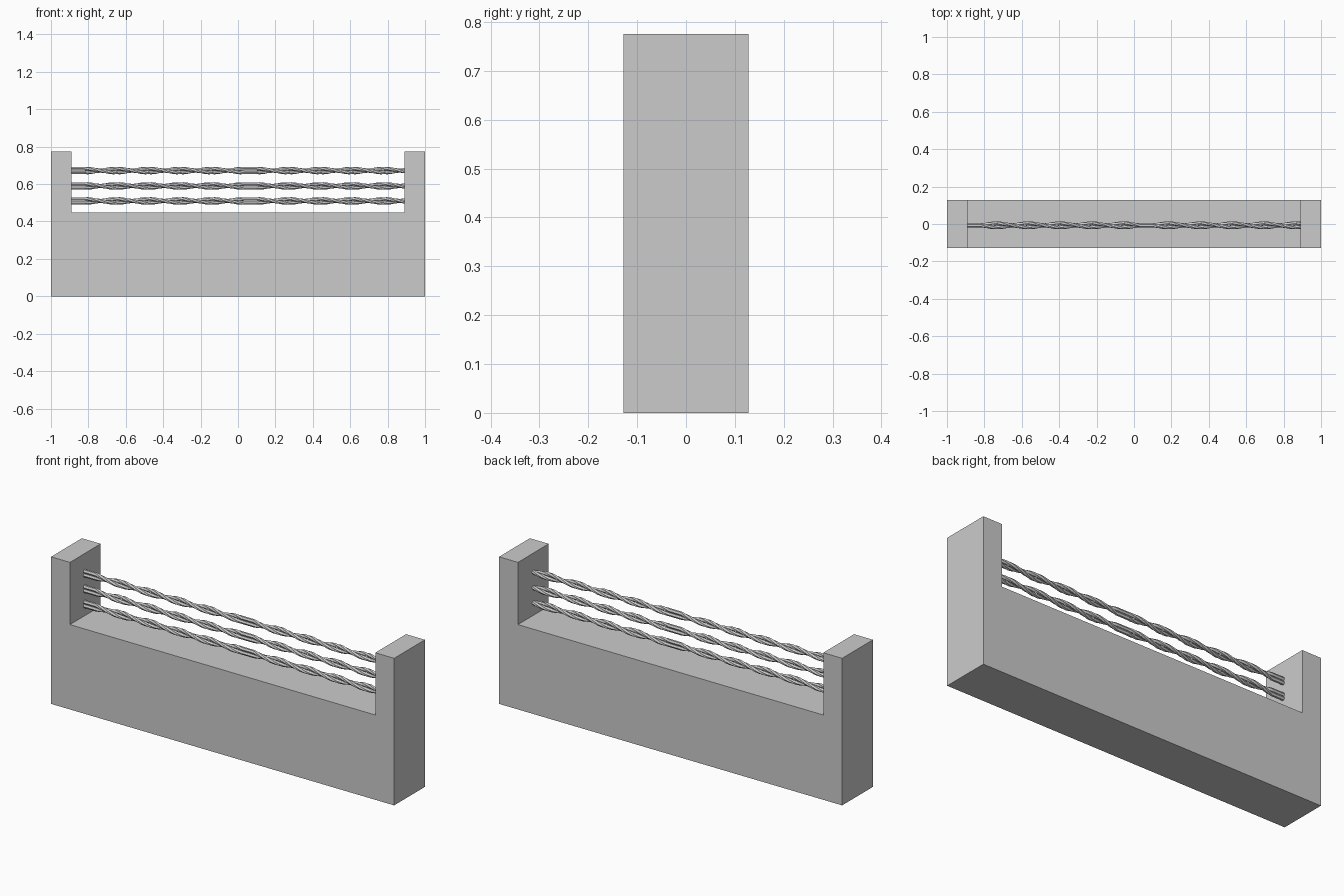
import bpy, bmesh, math

if "Cube" in bpy.data.objects:
    bpy.data.objects.remove(bpy.data.objects["Cube"])

HALF_DEPTH = 0.128


def extruded_wall(name, profile):
    """Extrude an xz outline through the wall depth."""
    bm = bmesh.new()
    face = bm.faces.new([bm.verts.new((x, -HALF_DEPTH, z)) for x, z in profile])
    new = bmesh.ops.extrude_face_region(bm, geom=[face])["geom"]
    bmesh.ops.translate(bm, vec=(0, 2 * HALF_DEPTH, 0),
                        verts=[v for v in new if isinstance(v, bmesh.types.BMVert)])
    bmesh.ops.recalc_face_normals(bm, faces=bm.faces)
    finish(name, bm)


def finish(name, bm):
    mesh = bpy.data.meshes.new(name)
    bm.to_mesh(mesh)
    bm.free()
    obj = bpy.data.objects.new(name, mesh)
    bpy.context.collection.objects.link(obj)
    return obj


def twisted_cable(name, x0, x1, z, straight=0.07, pitch=0.34):
    """Two six-sided strands: a short straight lead, then a steady twist."""
    y, offset, radius, sides = -0.007, 0.010, 0.0105, 6
    bm = bmesh.new()
    steps = 50
    xs = [x0] + [x0 + straight + (x1 - x0 - straight) * i / steps
                 for i in range(steps + 1)]
    for strand in range(2):
        rings = []
        for x in xs:
            turn = max(0, x - x0 - straight) / pitch * math.tau
            a = math.pi / 2 + strand * math.pi + turn
            cy, cz = y + offset * math.cos(a), z + offset * math.sin(a)
            rings.append([bm.verts.new((
                x,
                cy + radius * math.cos(a + math.tau * (k + 0.5) / sides),
                cz + radius * math.sin(a + math.tau * (k + 0.5) / sides)))
                for k in range(sides)])
        for r, s in zip(rings, rings[1:]):
            for k in range(sides):
                n = (k + 1) % sides
                bm.faces.new((r[k], r[n], s[n], s[k]))
        bm.faces.new(rings[0])
        bm.faces.new(rings[-1])
    bmesh.ops.recalc_face_normals(bm, faces=bm.faces)
    finish(name, bm)


# Solid barrier wall with an upright post at each end
extruded_wall("barrier_wall", [
    (-1, 0), (1, 0), (1, 0.775), (0.89, 0.775),
    (0.89, 0.447), (-0.89, 0.447), (-0.89, 0.775), (-1, 0.775)])

# Three cables, each made of two repeated lengths
for i, z in enumerate((0.51, 0.59, 0.672)):
    twisted_cable(f"cable_{i + 1}_left", -0.89, 0.03, z)
    twisted_cable(f"cable_{i + 1}_right", 0.03, 0.95, z)
